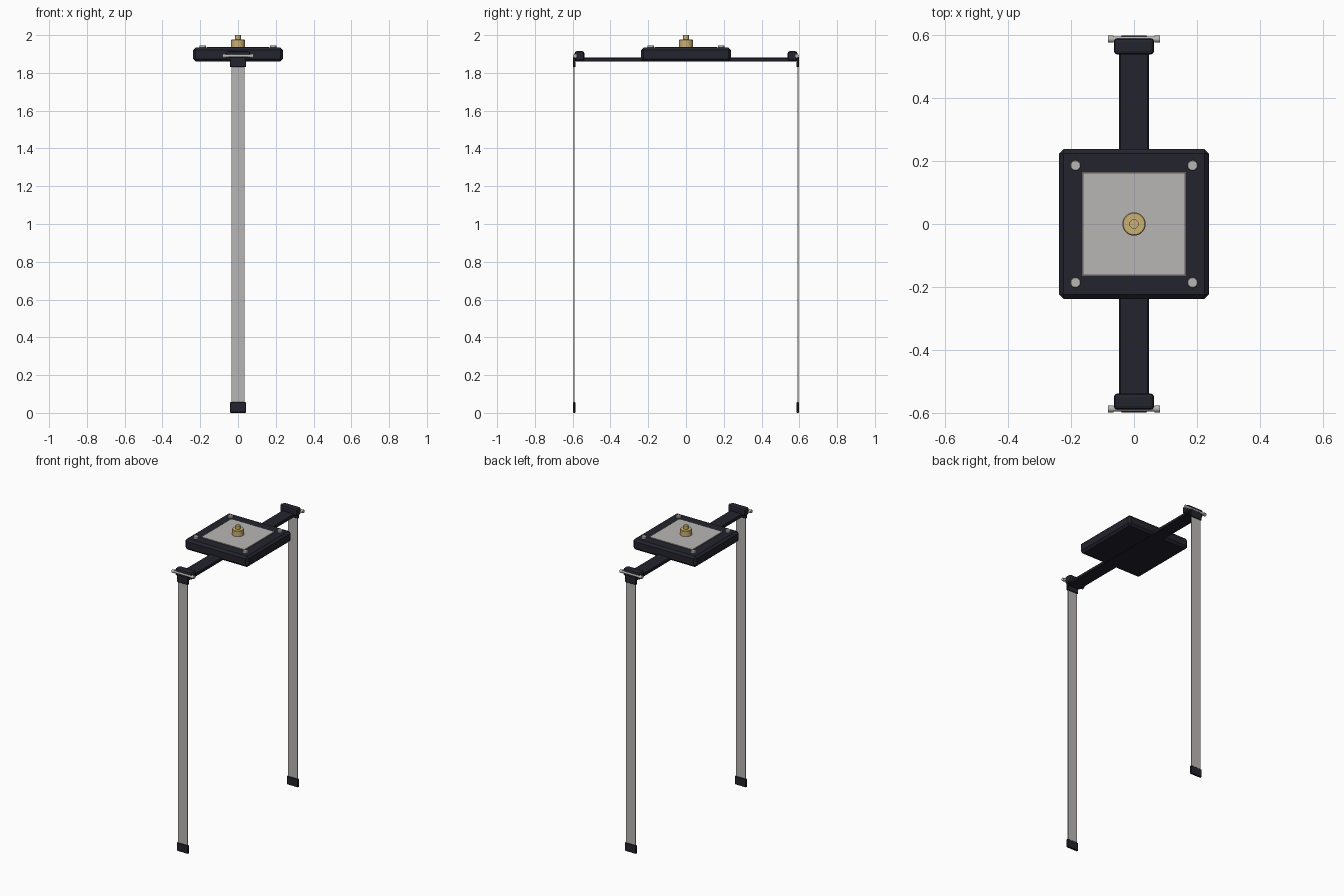
import bpy, math

cube = bpy.data.objects.get("Cube")
if cube:
    bpy.data.objects.remove(cube, do_unlink=True)


def material(name, rgb, metallic=0.0):
    m = bpy.data.materials.new(name)
    m.use_nodes = True
    m.diffuse_color = (*rgb, 1)
    bsdf = m.node_tree.nodes["Principled BSDF"]
    bsdf.inputs["Base Color"].default_value = (*rgb, 1)
    bsdf.inputs["Roughness"].default_value = 0.5
    return m


navy = material("dark navy", (0.017, 0.017, 0.027))
steel = material("pale steel", (0.48, 0.47, 0.455))
brass = material("brass", (0.6, 0.44, 0.17))
brown = material("dark taupe", (0.13, 0.11, 0.10))


def finish(obj, name, mat, bevel, segments=1):
    obj.name = name
    obj.data.materials.append(mat)
    if bevel:
        mod = obj.modifiers.new("bevel", 'BEVEL')
        mod.width = bevel
        mod.segments = segments
        mod.limit_method = 'ANGLE'
    return obj


def box(name, low, high, mat, bevel=0.0, segments=1):
    centre = [(a + b) / 2 for a, b in zip(low, high)]
    bpy.ops.mesh.primitive_cube_add(size=1, location=centre)
    obj = bpy.context.object
    obj.scale = [abs(b - a) for a, b in zip(low, high)]
    bpy.ops.object.transform_apply(location=False, rotation=False, scale=True)
    return finish(obj, name, mat, bevel, segments)


def cylinder(name, centre, radius, depth, mat, sides=24, turn=(0, 0, 0), bevel=0.0):
    bpy.ops.mesh.primitive_cylinder_add(vertices=sides, radius=radius, depth=depth,
                                        location=centre, rotation=turn)
    bpy.ops.object.shade_smooth_by_angle()
    return finish(bpy.context.object, name, mat, bevel)


# Central housing with its inset top plate
box("housing", (-0.238, -0.238, 1.86), (0.238, 0.238, 1.934), navy, 0.014)
box("plate_border", (-0.165, -0.165, 1.93), (0.165, 0.165, 1.936), brown)
box("top_plate", (-0.161, -0.161, 1.93), (0.161, 0.161, 1.938), steel)

# Corner screws
for x in (-0.186, 0.186):
    for y in (-0.186, 0.186):
        cylinder("corner_screw", (x, y, 1.938), 0.017, 0.016, steel, 16, bevel=0.002)

# Brass knob and its tip
cylinder("knob_base", (0, 0, 1.955), 0.037, 0.042, brass, 32, bevel=0.003)
cylinder("knob_tip", (0, 0, 1.985), 0.015, 0.03, brass, 12)

# Long crossbar under the housing
box("crossbar", (-0.047, -0.585, 1.859), (0.047, 0.585, 1.881), navy, 0.004)

# Hinges, straps and feet at both ends
for side, s in (("front", -1), ("back", 1)):
    box(side + "_hinge_block", (-0.064, min(s * 0.538, s * 0.59), 1.865),
        (0.064, max(s * 0.538, s * 0.59), 1.915), navy, 0.012, 2)
    box(side + "_strap_clamp", (-0.043, min(s * 0.584, s * 0.599), 1.83),
        (0.043, max(s * 0.584, s * 0.599), 1.885), navy, 0.004)
    cylinder(side + "_hinge_pin", (0, s * 0.587, 1.89), 0.008, 0.15, steel, 12,
             (0, math.pi / 2, 0))
    for x in (-0.074, 0.074):
        cylinder(side + "_pin_head", (x, s * 0.587, 1.89), 0.011, 0.018, steel, 12,
                 (0, math.pi / 2, 0))
    box(side + "_strap", (-0.035, s * 0.592 - 0.003, 0.03),
        (0.035, s * 0.592 + 0.003, 1.85), steel)
    box(side + "_foot", (-0.043, s * 0.592 - 0.007, 0),
        (0.043, s * 0.592 + 0.007, 0.058), navy, 0.004)
